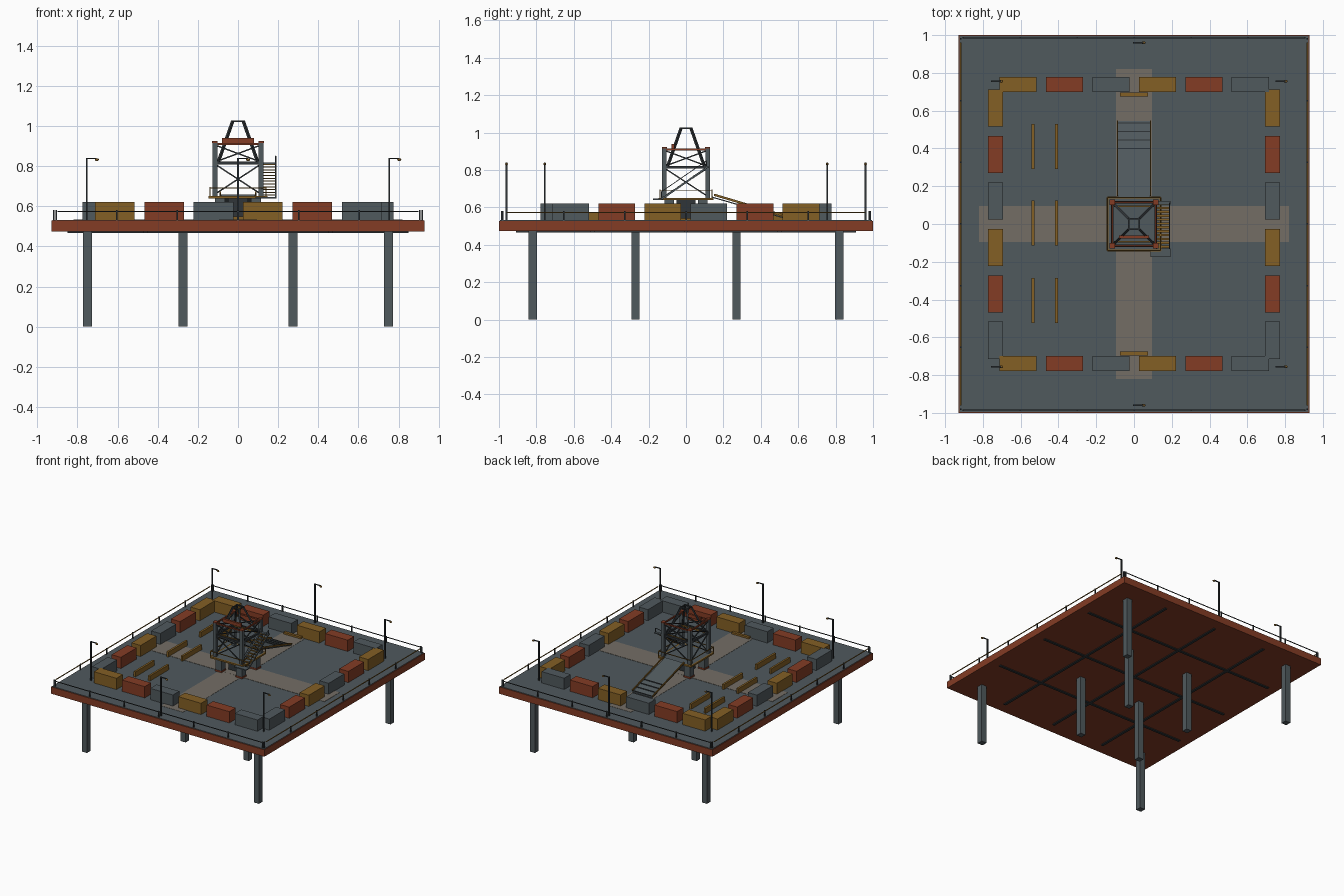
import bpy
import bmesh
from mathutils import Vector, Matrix

cube = bpy.data.objects.get("Cube")
if cube:
    bpy.data.objects.remove(cube, do_unlink=True)


def material(name, r, g, b):
    m = bpy.data.materials.new(name)
    m.use_nodes = True
    m.diffuse_color = (r, g, b, 1)
    bsdf = m.node_tree.nodes["Principled BSDF"]
    bsdf.inputs["Base Color"].default_value = (r, g, b, 1)
    bsdf.inputs["Roughness"].default_value = 0.8
    return m


GRAY = material("steel gray", .08, .10, .11)
RED = material("rust red", .23, .045, .018)
YELLOW = material("ochre yellow", .23, .115, .018)
BEIGE = material("pale walkway", .175, .155, .13)
DARK = material("dark steel", .03, .036, .04)


class Part:
    """Collects boxes, bars and balls into one named object."""

    def __init__(self, name, mat):
        self.name, self.mat, self.bm = name, mat, bmesh.new()

    def box(self, center, size):
        m = Matrix.Translation(center) @ Matrix.Diagonal((*size, 1))
        bmesh.ops.create_cube(self.bm, size=1, matrix=m)
        return self

    def bar(self, a, b, w, h=None):
        a, b = Vector(a), Vector(b)
        d = b - a
        rot = d.to_track_quat('Z', 'Y').to_matrix().to_4x4()
        m = Matrix.Translation((a + b) / 2) @ rot @ Matrix.Diagonal((w, h or w, d.length, 1))
        bmesh.ops.create_cube(self.bm, size=1, matrix=m)
        return self

    def ball(self, center, size):
        m = Matrix.Translation(center) @ Matrix.Diagonal((*size, 1))
        bmesh.ops.create_uvsphere(self.bm, u_segments=10, v_segments=6, radius=.5, matrix=m)
        return self

    def done(self):
        mesh = bpy.data.meshes.new(self.name)
        self.bm.to_mesh(mesh)
        self.bm.free()
        mesh.materials.append(self.mat)
        obj = bpy.data.objects.new(self.name, mesh)
        bpy.context.collection.objects.link(obj)
        return obj


SIDES = (-1, 1)
CORNERS = [(-1, -1), (1, -1), (1, 1), (-1, 1)]
EDGES = list(zip(CORNERS, CORNERS[1:] + CORNERS[:1]))
TOP = .532

# Deck hull, gray top plate and crossing walkways
Part("deck_hull", RED).box((0, 0, .501), (1.86, 2, .054)).done()
Part("deck_plate", GRAY).box((0, 0, .53), (1.85, 1.99, .004)).done()
Part("walkway_across", BEIGE).box((0, 0, TOP), (1.64, .19, .004)).done()
Part("walkway_along", BEIGE).box((0, 0, TOP), (.19, 1.64, .003)).done()

# Beams under the deck
beams = Part("under_beams", DARK)
for i in (-1, 0, 1):
    beams.box((i * .46, 0, .473), (.02, 1.82, .012))
    beams.box((0, i * .5, .473), (1.7, .02, .012))
beams.done()

# Support legs: outer corners and an inner group
legs = Part("support_legs", GRAY)
for sx, sy in CORNERS:
    legs.box((sx * .75, sy * .82, .24), (.045, .045, .48))
    legs.box((sx * .275, sy * .27, .24), (.045, .045, .48))
legs.done()

# Ring of cargo containers, colours repeating along each side
for k, (label, mat) in enumerate((("yellow", YELLOW), ("red", RED), ("gray", GRAY))):
    part = Part(label + "_containers", mat)
    for n in (k, k + 3):
        t = -.614 + n * .246
        for s in SIDES:
            part.box((t, s * .738, .576), (.197, .08, .09))
            part.box((s * .734, -t, .5755), (.08, .197, .089))
    part.done()

# Pipe racks and low barriers
racks = Part("pipe_racks", YELLOW)
for x in (-.535, -.41):
    for y in (.41, .005, -.405):
        racks.box((x, y, .552), (.016, .24, .04))
racks.done()
barriers = Part("low_barriers", YELLOW)
for s in SIDES:
    barriers.box((0, s * .685, .54), (.15, .02, .016))
barriers.done()

# Perimeter railing
posts = Part("railing_posts", DARK)
for i in range(7):
    for s in SIDES:
        posts.box((-.905 + i * .3017, s * .985, .555), (.008, .008, .05))
        posts.box((s * .917, -.98 + i * .3267, .555), (.008, .008, .05))
posts.done()
side_rails = Part("side_rails", YELLOW)
end_rails = Part("end_rails", DARK)
for s in SIDES:
    side_rails.box((s * .917, 0, .573), (.006, 1.92, .005))
    end_rails.box((0, s * .985, .573), (1.8, .005, .005))
side_rails.done()
end_rails.done()

# Lamp posts
poles = Part("lamp_poles", DARK)
heads = Part("lamp_heads", YELLOW)
for x, y in [(sx * .753, sy * .755) for sx, sy in CORNERS] + [(0, -.96), (0, .96)]:
    poles.box((x, y, .686), (.009, .009, .31))
    poles.box((x + .024, y, .838), (.05, .007, .006))
    heads.ball((x + .05, y, .832), (.022, .015, .014))
poles.done()
heads.done()

# Tower base blocks and feet
base = Part("tower_base", GRAY)
feet = Part("tower_feet", RED)
for sx, sy in CORNERS:
    base.box((sx * .09, sy * .09, .585), (.05, .05, .11))
    feet.box((sx * .09, sy * .09, .538), (.056, .056, .014))
base.done()
feet.done()
Part("base_core", DARK).box((0, 0, .59), (.1, .1, .1)).done()

# Tower floor with yellow rim and handrail
Part("tower_floor", GRAY).box((0, 0, .645), (.27, .27, .012)).done()
rim = Part("floor_rim_and_rail", YELLOW)
for (ax, ay), (bx, by) in EDGES:
    for z, w in ((.645, .012), (.692, .005)):
        rim.bar((ax * .14, ay * .14, z), (bx * .14, by * .14, z), w)
    rim.box((ax * .14, ay * .14, .67), (.005, .005, .05))
rim.done()

# Tower columns with red caps, ring beams and cross bracing
C = .115
columns = Part("tower_columns", GRAY)
caps = Part("column_caps", RED)
rings = Part("ring_beams", DARK)
braces = Part("cross_braces", DARK)
top_ring = Part("top_ring", RED)
for (ax, ay), (bx, by) in EDGES:
    columns.box((ax * C, ay * C, .782), (.024, .024, .268))
    caps.box((ax * C, ay * C, .919), (.028, .028, .01))
    top_ring.bar((ax * C, ay * C, .91), (bx * C, by * C, .91), .01)
    rings.bar((ax * C, ay * C, .815), (bx * C, by * C, .815), .014)
    for low, high in ((.66, .81), (.82, .905)):
        braces.bar((ax * C, ay * C, low), (bx * C, by * C, high), .007)
        braces.bar((ax * C, ay * C, high), (bx * C, by * C, low), .007)
for p in (columns, caps, rings, braces, top_ring):
    p.done()
inner = Part("inner_beams", YELLOW)
for s in SIDES:
    inner.box((0, s * .095, .815), (.21, .008, .01))
inner.done()

# Tapering mast with open crown and a red crossbar
mast = Part("mast", DARK)
for (ax, ay), (bx, by) in EDGES:
    mast.bar((ax * .1, ay * .1, .815), (ax * .026, ay * .026, 1.025), .012)
    mast.bar((ax * .028, ay * .028, 1.023), (bx * .028, by * .028, 1.023), .008)
mast.done()
Part("mast_crossbar", RED).box((0, -.07, .927), (.16, .016, .026)).done()

# Staircase on the tower's left side with landings
stairs = Part("stair_treads", YELLOW)
for i in range(12):
    stairs.box((.153, -.12 + i * .0205, .655 + i * .014), (.068, .012, .005))
stairs.done()
frame = Part("stair_frame", GRAY)
for x in (.12, .188):
    frame.bar((x, -.13, .645), (x, .11, .812), .006, .01)
    frame.bar((x, -.13, .685), (x, .11, .85), .004)
    for y, z in ((-.13, .645), (.11, .81)):
        frame.box((x, y, z + .02), (.005, .005, .042))
frame.box((.14, -.153, .643), (.105, .045, .008))
frame.box((.155, .112, .815), (.075, .02, .008))
frame.done()

# Sloping gangway from the tower floor to the deck
gang = Part("gangway", GRAY)
gang.bar((0, .14, .655), (0, .545, .538), .17, .006).done()
treads = Part("gangway_cleats", DARK)
for y in (.40, .445, .49, .535):
    treads.box((0, y, .66 - (y - .14) * .289), (.17, .006, .006))
treads.done()
rails = Part("gangway_rails", YELLOW)
for s in SIDES:
    rails.bar((s * .088, .15, .668), (s * .088, .545, .55), .006, .012)
rails.done()
